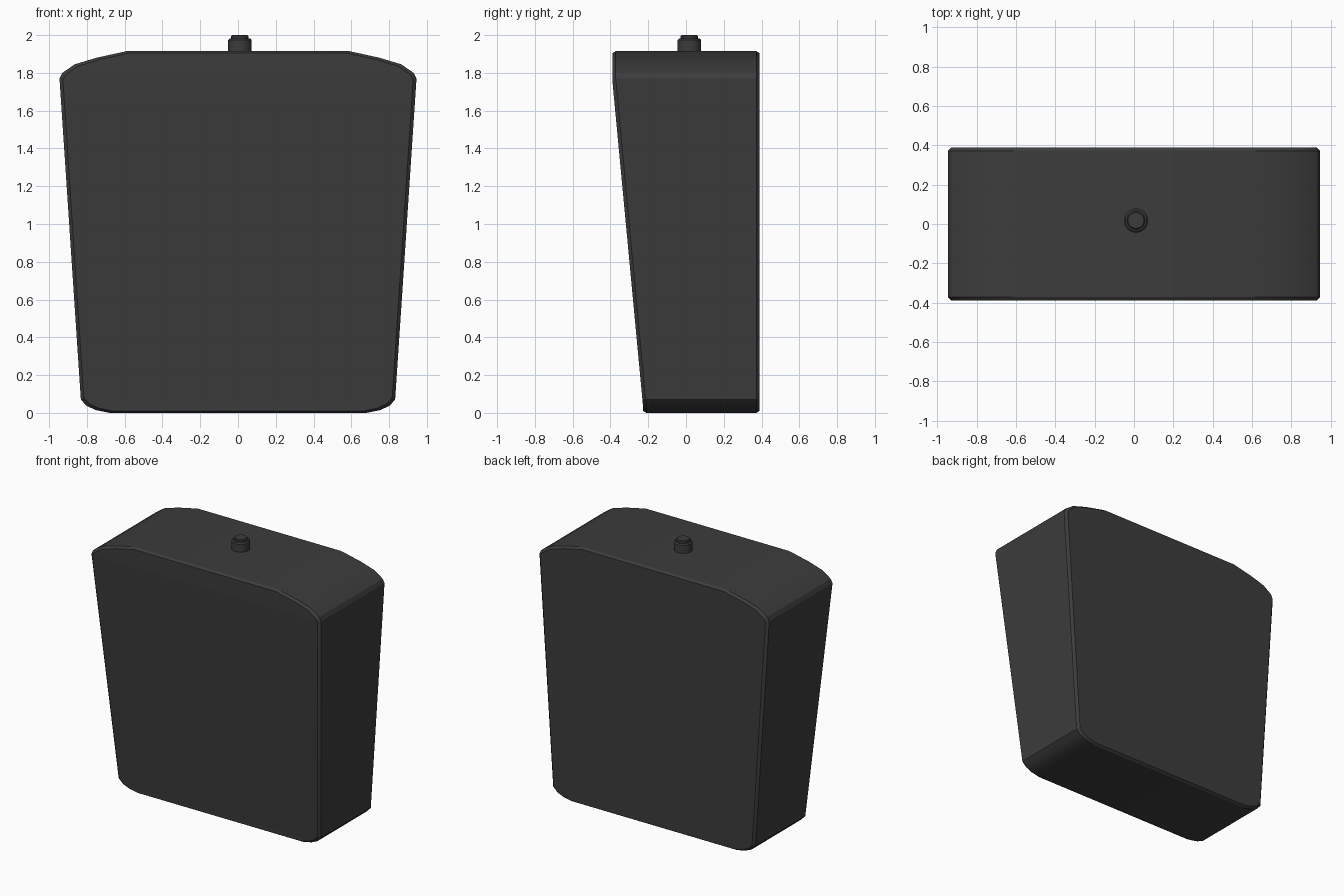
import bpy, bmesh, math

if "Cube" in bpy.data.objects:
    bpy.data.objects.remove(bpy.data.objects["Cube"])

dark = bpy.data.materials.new("dark_grey")
dark.diffuse_color = (0.045, 0.045, 0.045, 1)
dark.use_nodes = True
dark.node_tree.nodes["Principled BSDF"].inputs["Base Color"].default_value = dark.diffuse_color


def finish(name, bm, angle):
    bmesh.ops.recalc_face_normals(bm, faces=bm.faces)
    mesh = bpy.data.meshes.new(name)
    bm.to_mesh(mesh)
    bm.free()
    mesh.materials.append(dark)
    ob = bpy.data.objects.new(name, mesh)
    bpy.context.collection.objects.link(ob)
    bpy.ops.object.select_all(action='DESELECT')
    ob.select_set(True)
    bpy.context.view_layer.objects.active = ob
    bpy.ops.object.shade_smooth_by_angle(angle=math.radians(angle))
    return ob


# Tapered body: right half of the outline, bottom to top
half = [(0.68, 0.0), (0.75, 0.014), (0.80, 0.036), (0.832, 0.07),
        (0.945, 1.77), (0.93, 1.80), (0.865, 1.845), (0.75, 1.88), (0.59, 1.915)]
outline = half + [(-x, z) for x, z in reversed(half)]
n = len(half)


def front_y(z):
    t = min(max((z - 0.03) / (1.77 - 0.03), 0), 1)
    return -0.228 - 0.162 * t


def ring(bm, inset, depth):
    sx, sz = 1 - inset / 0.945, 1 - inset * 0.6 / 0.957
    return [bm.verts.new((x * sx, depth(z), 0.957 + (z - 0.957) * sz)) for x, z in outline]


bm = bmesh.new()
rings = [ring(bm, 0.018, front_y),
         ring(bm, 0, lambda z: front_y(z) + 0.018),
         ring(bm, 0, lambda z: 0.372),
         ring(bm, 0.018, lambda z: 0.39)]
for a, b in zip(rings, rings[1:]):
    for i in range(2 * n):
        j = (i + 1) % (2 * n)
        bm.faces.new((a[i], a[j], b[j], b[i]))
# Front and back panels, bridged left to right
for r in (rings[0], rings[-1]):
    for i in range(n - 1):
        bm.faces.new((r[i], r[i + 1], r[2 * n - 2 - i], r[2 * n - 1 - i]))
finish("body", bm, 25)

# Stepped knob on top
profile = [(0.062, 1.90), (0.062, 1.974), (0.054, 1.982),
           (0.046, 1.982), (0.046, 1.994), (0.040, 2.0)]
seg = 32
bm = bmesh.new()
loops = [[bm.verts.new((0.01 + r * math.cos(2 * math.pi * k / seg),
                        0.018 + r * math.sin(2 * math.pi * k / seg), z))
          for k in range(seg)] for r, z in profile]
for a, b in zip(loops, loops[1:]):
    for k in range(seg):
        m = (k + 1) % seg
        bm.faces.new((a[k], a[m], b[m], b[k]))
bm.faces.new(loops[0])
bm.faces.new(loops[-1])
finish("top_knob", bm, 30)
